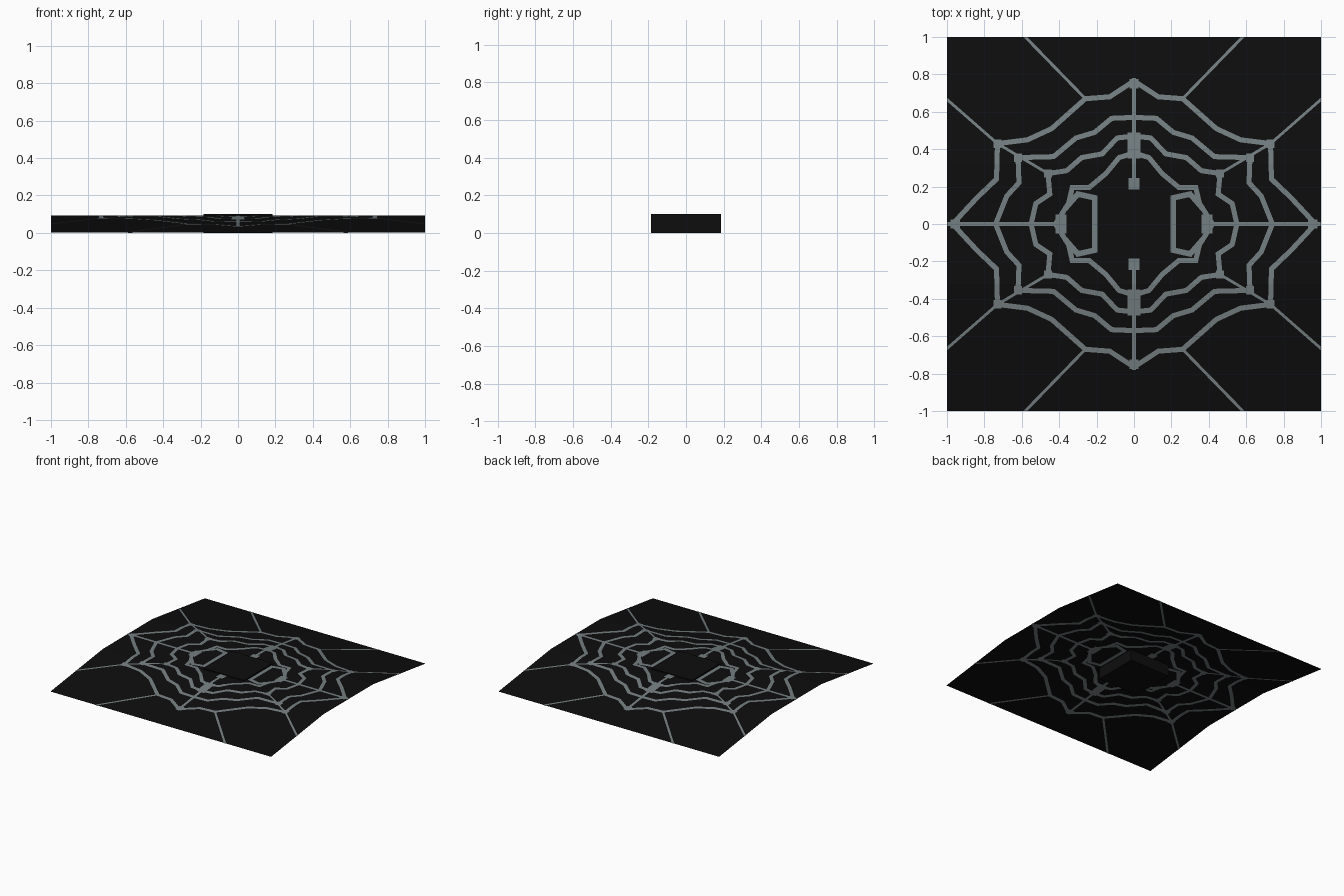
import bpy, bmesh
from mathutils import Vector

if "Cube" in bpy.data.objects:
    bpy.data.objects.remove(bpy.data.objects["Cube"])

FOLD, TOP, LOW = 0.32, 0.092, 0.002


def material(name, colour):
    m = bpy.data.materials.new(name)
    m.diffuse_color = (*colour, 1)
    m.use_nodes = True
    m.node_tree.nodes["Principled BSDF"].inputs["Base Color"].default_value = m.diffuse_color
    return m


black = material("matte black", (0.004, 0.004, 0.004))
grey = material("web grey", (0.175, 0.21, 0.22))


def height(y):
    # flat middle with a straight slope to the front and back edges
    return TOP if abs(y) <= FOLD else LOW + (TOP - LOW) * (1 - abs(y)) / (1 - FOLD)


def cut(bm, co, no, clear=False):
    bmesh.ops.bisect_plane(bm, geom=bm.verts[:] + bm.edges[:] + bm.faces[:],
                           plane_co=co, plane_no=no, clear_outer=clear)


def finish(name, bm, mat, offset=0.0):
    # trim a flat mesh to the square and fold it over the sheet profile
    for s in (-1, 1):
        cut(bm, (0, s * FOLD, 0), (0, 1, 0))
        cut(bm, (s, 0, 0), (s, 0, 0), True)
        cut(bm, (0, s, 0), (0, s, 0), True)
    for v in bm.verts:
        v.co.z = height(v.co.y) + offset
    bm.normal_update()
    for f in bm.faces:
        if (f.normal.z < 0) != (offset < 0):
            f.normal_flip()
    me = bpy.data.meshes.new(name)
    bm.to_mesh(me)
    bm.free()
    me.materials.append(mat)
    ob = bpy.data.objects.new(name, me)
    bpy.context.collection.objects.link(ob)


def ribbon(bm, pts, width):
    # mitred flat strip along a path
    pts = [Vector(p) for p in pts]
    rows = []
    for i, p in enumerate(pts):
        a = (p - pts[i - 1]).normalized() if i else None
        b = (pts[i + 1] - p).normalized() if i < len(pts) - 1 else None
        a, b = a or b, b or a
        na, nb = Vector((-a.y, a.x)), Vector((-b.y, b.x))
        n = (na + nb).normalized()
        n *= width / 2 / max(n.dot(na), 0.6)
        rows.append([bm.verts.new((*(p + n * s), 0)) for s in (-1, 1)])
    for r, q in zip(rows, rows[1:]):
        bm.faces.new((r[0], q[0], q[1], r[1]))


# one quarter of each ring: centre line to corner, then corner to side
RINGS = [
    ([(0, .765), (.13, .68), (.26, .67), (.44, .51), (.57, .45)], (.73, .43),
     [(.735, .24), (.84, .14), (.97, 0)]),
    ([(0, .57), (.12, .565), (.21, .49), (.31, .46), (.43, .36)], (.62, .355),
     [(.615, .22), (.68, .15), (.74, 0)]),
    ([(0, .47), (.09, .46), (.17, .375), (.28, .355), (.36, .285)], (.46, .27),
     [(.45, .16), (.525, .11), (.55, 0)]),
    ([(0, .38), (.08, .355), (.15, .27), (.24, .195)], (.33, .195),
     [(.35, .11), (.42, 0)]),
]


def quarter(bm, sx, sy):
    def strip(pts, width):
        ribbon(bm, [(x * sx, y * sy) for x, y in pts], width)

    def knot(x, y, size):
        strip([(x - size / 2, y), (x + size / 2, y)], size)

    for start, corner, end in RINGS:
        strip(start + [corner] + end, 0.027)
    # knots where the outer rings meet the slanted thread
    for start, corner, end in RINGS[:3]:
        knot(*corner, 0.045)
    knot(0, .75, 0.05)
    knot(.955, 0, 0.05)
    # thick knots near the middle
    strip([(0, .35), (0, .49)], 0.07)
    knot(0, .215, 0.06)
    strip([(.36, 0), (.42, 0)], 0.10)
    # inner side loop
    strip([(.21, 0), (.21, .14), (.3, .16), (.37, .08)], 0.03)
    # slanted threads and straight spokes
    strip([RINGS[2][1], RINGS[0][1], (1.05, .71)], 0.015)
    strip([RINGS[0][0][2], (.63, 1.05)], 0.016)
    strip([(.38, 0), (1, 0)], 0.022)
    strip([(0, .19), (0, .78)], 0.022)


# folded sheet
bm = bmesh.new()
bmesh.ops.create_grid(bm, x_segments=1, y_segments=1, size=1)
finish("folded_sheet", bm, black)

# web on both faces of the sheet
for name, offset in (("web_upper", 0.002), ("web_under", -0.002)):
    bm = bmesh.new()
    for sx in (-1, 1):
        for sy in (-1, 1):
            quarter(bm, sx, sy)
    finish(name, bm, grey, offset)

# central block
bpy.ops.mesh.primitive_cube_add(size=1, location=(0, 0, 0.05))
block = bpy.context.object
block.name = "centre_block"
block.scale = (0.37, 0.37, 0.1)
block.data.materials.append(black)
